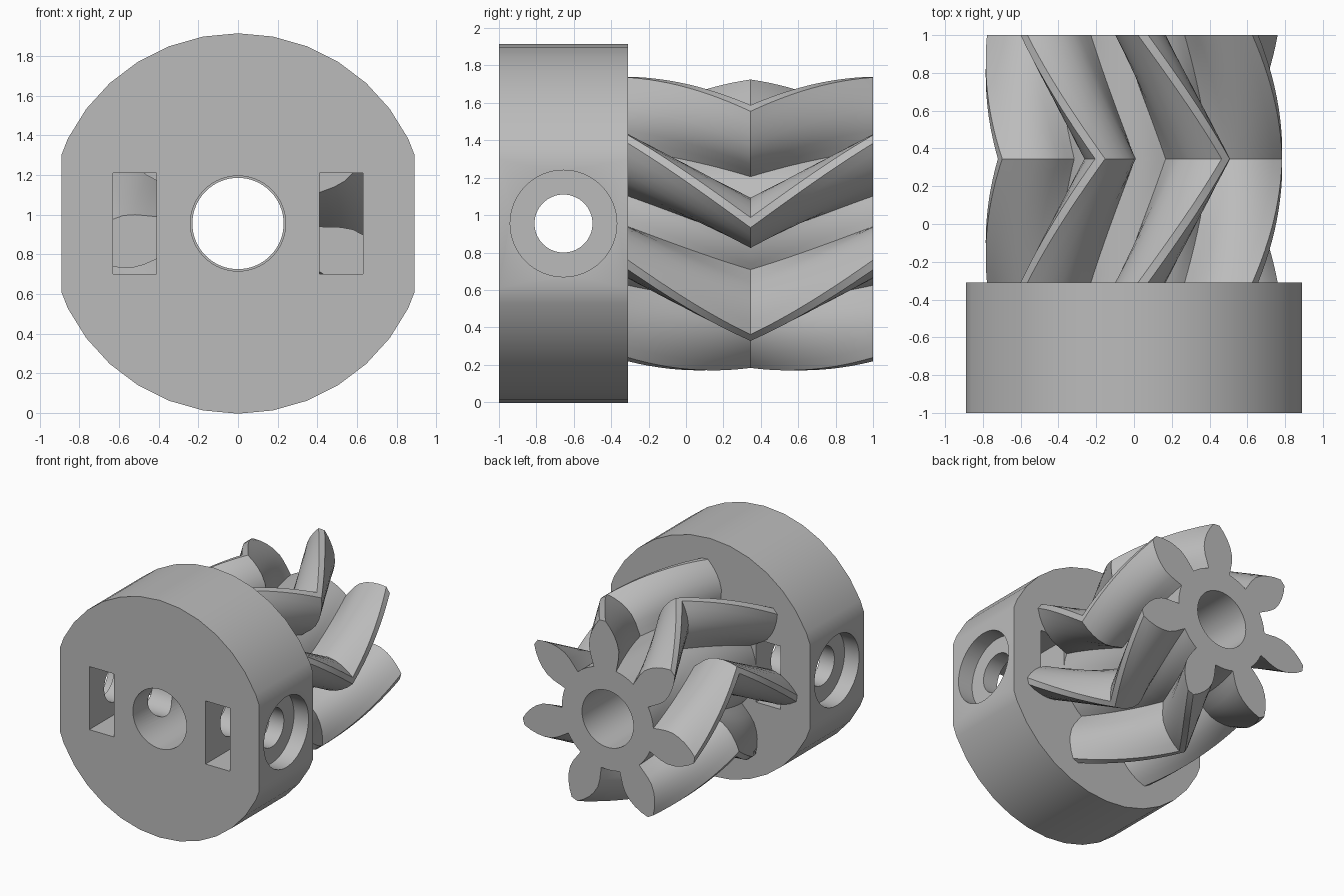
import bpy, bmesh
from math import sin, cos, pi, radians, asin
from mathutils import Matrix

if "Cube" in bpy.data.objects:
    bpy.data.objects.remove(bpy.data.objects["Cube"], do_unlink=True)

AXIS_Z = 0.955
FRONT, SEAM, BACK = -1.0, -0.31, 1.0
MIDDLE = (SEAM + BACK) / 2
TEETH, TWIST, START = 7, radians(34.7), radians(3.5)

grey = bpy.data.materials.new("plain_grey")
grey.use_nodes = True
grey.diffuse_color = (0.5, 0.5, 0.5, 1)
grey.node_tree.nodes["Principled BSDF"].inputs["Base Color"].default_value = (0.5, 0.5, 0.5, 1)


def make_object(name, bm):
    bmesh.ops.recalc_face_normals(bm, faces=bm.faces)
    mesh = bpy.data.meshes.new(name)
    bm.to_mesh(mesh)
    bm.free()
    obj = bpy.data.objects.new(name, mesh)
    mesh.materials.append(grey)
    bpy.context.collection.objects.link(obj)
    return obj


def cylinder(name, radius, start, end, axis, sides=64, cross=0.0):
    """Cylinder along x or y; cross is its y position when it runs along x."""
    bm = bmesh.new()
    bmesh.ops.create_cone(bm, cap_ends=True, segments=sides, radius1=radius,
                          radius2=radius, depth=end - start)
    mid = (start + end) / 2
    if axis == "x":
        turn, place = Matrix.Rotation(pi / 2, 4, "Y"), (mid, cross, AXIS_Z)
    else:
        turn, place = Matrix.Rotation(pi / 2, 4, "X"), (0, mid, AXIS_Z)
    bm.transform(Matrix.Translation(place) @ turn)
    return make_object(name, bm)


def box(name, x, y, z):
    bm = bmesh.new()
    bmesh.ops.create_cube(bm, size=1)
    size = [b - a for a, b in (x, y, z)]
    mid = [(a + b) / 2 for a, b in (x, y, z)]
    bm.transform(Matrix.Translation(mid) @ Matrix.Diagonal((*size, 1)))
    return make_object(name, bm)


def cut(obj, cutter, operation="DIFFERENCE"):
    mod = obj.modifiers.new("cut", "BOOLEAN")
    mod.operation, mod.solver, mod.object = operation, "EXACT", cutter
    bpy.context.view_layer.objects.active = obj
    bpy.ops.object.modifier_apply(modifier=mod.name)
    bpy.data.objects.remove(cutter, do_unlink=True)


def smooth(obj):
    bpy.ops.object.select_all(action="DESELECT")
    obj.select_set(True)
    bpy.context.view_layer.objects.active = obj
    bpy.ops.object.shade_smooth_by_angle(angle=radians(28))


# Hub: faceted drum with two flats, a bore, nut slots and screw holes
hub = cylinder("hub", 0.959, FRONT, SEAM, "y", sides=34)
cut(hub, box("flats", (-0.89, 0.89), (-2, 2), (-1, 3)), "INTERSECT")
cut(hub, cylinder("bore", 0.24, -2, 2, "y"))
hole_y = (FRONT + SEAM) / 2
cut(hub, cylinder("screw_hole", 0.155, -2, 2, "x", cross=hole_y))
for side in (-1, 1):
    near, far = sorted((side * 0.76, side * 1.2))
    cut(hub, cylinder("screw_recess", 0.285, near, far, "x", cross=hole_y))
    near, far = sorted((side * 0.41, side * 0.63))
    cut(hub, box("nut_slot", (near, far), (-2, 2), (0.70, 1.21)))
smooth(hub)

# Gear outline: (radius, half width) up one leaf-shaped tooth flank
FLANK = [(0.41, 0.10), (0.46, 0.113), (0.52, 0.128), (0.58, 0.134), (0.64, 0.122),
         (0.69, 0.10), (0.74, 0.067), (0.785, 0.027)]
outline = []
for i in range(TEETH):
    centre = START + i * 2 * pi / TEETH
    rising = [(r, centre - asin(w / r)) for r, w in FLANK]
    falling = [(r, centre + asin(w / r)) for r, w in reversed(FLANK)]
    outline += rising + falling
    gap = 2 * pi / TEETH - 2 * asin(FLANK[0][1] / FLANK[0][0])
    outline += [(FLANK[0][0], falling[-1][1] + gap * k / 4) for k in (1, 2, 3)]

# Gear: the outline twisted one way to the middle, then back again
STEPS = 24
bm = bmesh.new()
rings = []
for s in range(STEPS + 1):
    t = s / STEPS
    turn = TWIST * (1 - abs(2 * t - 1))
    y = SEAM + (BACK - SEAM) * t
    rings.append([bm.verts.new((r * sin(a + turn), y, AXIS_Z + r * cos(a + turn)))
                  for r, a in outline])
for low, high in zip(rings, rings[1:]):
    for k in range(len(outline)):
        n = (k + 1) % len(outline)
        bm.faces.new((low[k], low[n], high[n], high[k]))
bm.faces.new(rings[0])
bm.faces.new(rings[-1])
gear = make_object("herringbone_gear", bm)
cut(gear, cylinder("bore", 0.23, -2, 2, "y"))
smooth(gear)
